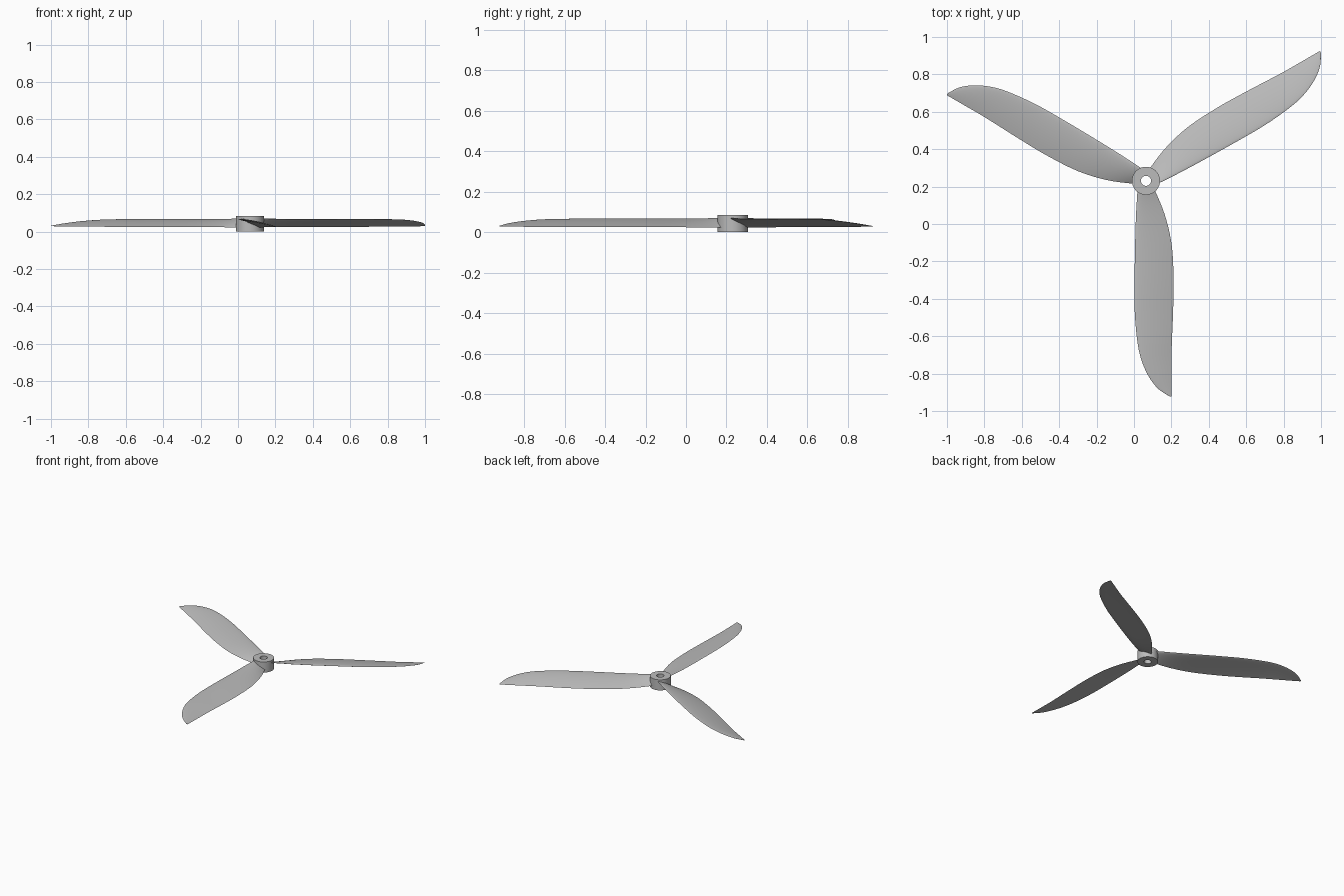
import bpy, bmesh
from math import sin, cos, pi, radians, sqrt
from mathutils import Vector, Matrix

cube = bpy.data.objects.get("Cube")
if cube:
    bpy.data.objects.remove(cube, do_unlink=True)

HUB = Vector((0.064, 0.231, 0))

grey = bpy.data.materials.new("light grey plastic")
grey.use_nodes = True
colour = (0.5, 0.5, 0.5, 1)
grey.diffuse_color = colour
grey.node_tree.nodes["Principled BSDF"].inputs["Base Color"].default_value = colour


def finish(name, bm, angle):
    bmesh.ops.recalc_face_normals(bm, faces=bm.faces)
    mesh = bpy.data.meshes.new(name)
    bm.to_mesh(mesh)
    bm.free()
    mesh.materials.append(grey)
    obj = bpy.data.objects.new(name, mesh)
    bpy.context.collection.objects.link(obj)
    bpy.ops.object.select_all(action='DESELECT')
    obj.select_set(True)
    bpy.context.view_layer.objects.active = obj
    bpy.ops.object.shade_smooth_by_angle(angle=radians(angle))
    return obj


def bridge(bm, a, b):
    n = len(a)
    for i in range(n):
        j = (i + 1) % n
        bm.faces.new((a[i], a[j], b[j], b[i]))


# Hub: a tube with a shaft hole, lofted round a closed rectangular profile
def make_hub(outer=0.075, inner=0.027, height=0.084, sides=64):
    bm = bmesh.new()
    profile = [(inner, 0), (outer, 0), (outer, height), (inner, height)]
    rings = []
    for r, z in profile:
        rings.append([bm.verts.new((r * cos(2 * pi * i / sides), r * sin(2 * pi * i / sides), z))
                      for i in range(sides)])
    for k in range(4):
        bridge(bm, rings[k], rings[(k + 1) % 4])
    finish("hub", bm, 30).location = HUB


# Blade stations: radius, high edge x, low edge x, high edge z, low edge z, thickness
STATIONS = [
    (0.045, -0.045, 0.045, 0.070, 0.022, 0.012),
    (0.18, -0.053, 0.100, 0.066, 0.024, 0.012),
    (0.34, -0.058, 0.137, 0.065, 0.025, 0.011),
    (0.53, -0.061, 0.148, 0.066, 0.025, 0.010),
    (0.70, -0.060, 0.145, 0.066, 0.025, 0.009),
    (0.85, -0.047, 0.139, 0.065, 0.026, 0.008),
    (0.95, -0.027, 0.136, 0.062, 0.026, 0.007),
    (1.04, 0.011, 0.136, 0.054, 0.027, 0.006),
    (1.11, 0.063, 0.136, 0.043, 0.028, 0.004),
    (1.152, 0.125, 0.136, 0.031, 0.029, 0.002),
]


# Smooth interpolation through the stations
def smooth_stations(steps=6):
    pts = [Vector(s) for s in STATIONS]
    out = []
    for i in range(len(pts) - 1):
        p0, p1, p2 = pts[max(i - 1, 0)], pts[i], pts[i + 1]
        p3 = pts[min(i + 2, len(pts) - 1)]
        for k in range(steps):
            t = k / steps
            out.append(p1 + (p2 - p0) * (t / 2)
                       + (2 * p0 - 5 * p1 + 4 * p2 - p3) * (t * t / 2)
                       + (3 * p1 - p0 - 3 * p2 + p3) * (t ** 3 / 2))
    return out + [pts[-1]]


# Cambered aerofoil section, round the top and back along the underside
def section(station, count=12):
    r, x0, x1, z0, z1, thick = station
    points = []
    for i in range(2 * count):
        t = (1 - cos(pi * i / count)) / 2
        side = 1 if i <= count else -1
        half = thick * 1.3 * sqrt(t) * (1 - t) * side
        camber = 0.02 * (x1 - x0) * 4 * t * (1 - t)
        points.append((x0 + (x1 - x0) * t, -r, z0 + (z1 - z0) * t + camber + half))
    return points


def make_blade(name, turn):
    bm = bmesh.new()
    rings = [[bm.verts.new(p) for p in section(s)] for s in smooth_stations()]
    for a, b in zip(rings, rings[1:]):
        bridge(bm, a, b)
    bm.faces.new(rings[0])
    bm.faces.new(rings[-1])
    bm.transform(Matrix.Rotation(radians(turn), 4, 'Z'))
    finish(name, bm, 40).location = HUB


make_hub()
for name, turn in (("front_blade", 0), ("left_blade", 120), ("right_blade", 240)):
    make_blade(name, turn)
